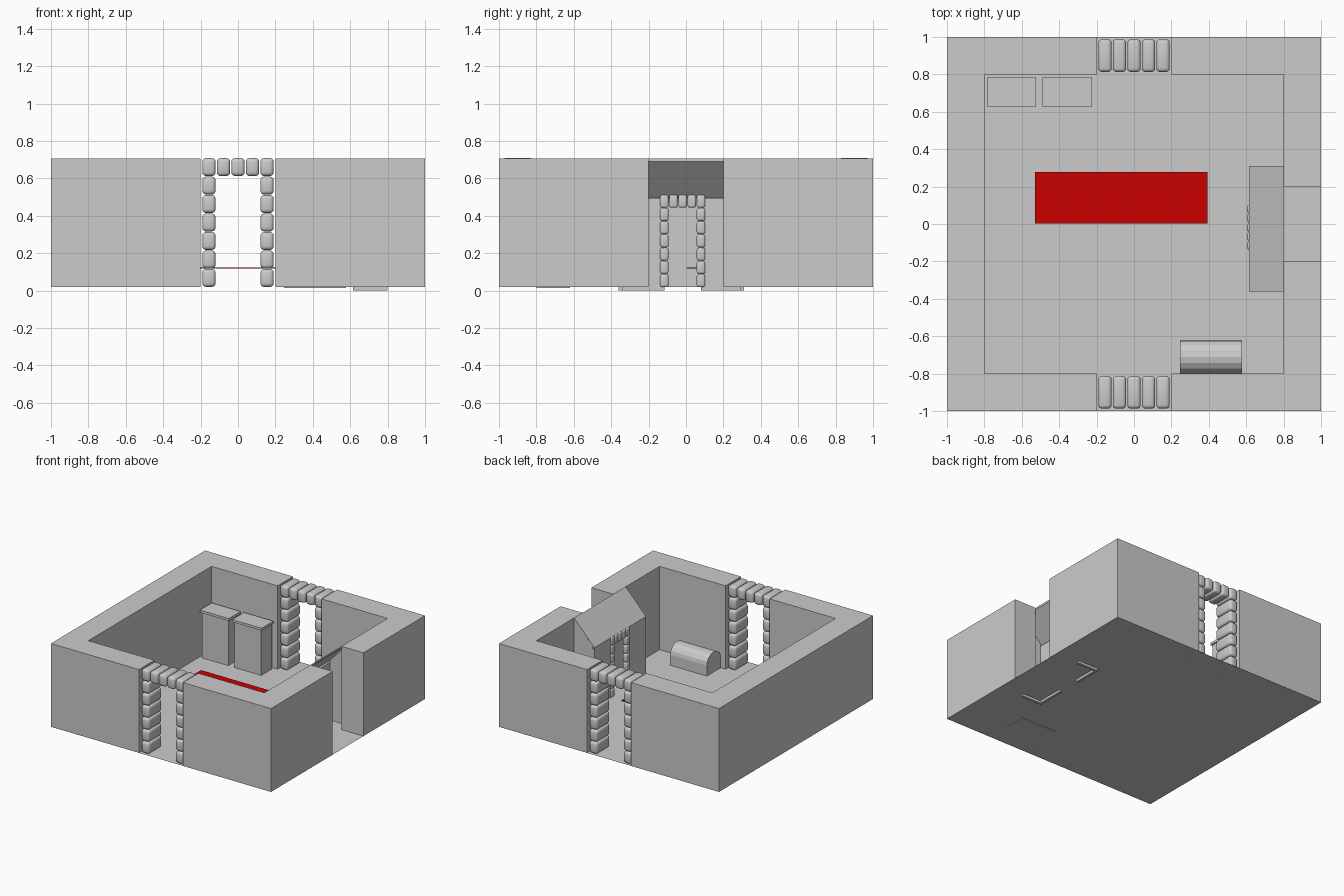
import bpy, bmesh, math
from mathutils import Matrix, Vector

if "Cube" in bpy.data.objects:
    bpy.data.objects.remove(bpy.data.objects["Cube"])


def finish(name, bm, smooth=False):
    bmesh.ops.recalc_face_normals(bm, faces=bm.faces)
    me = bpy.data.meshes.new(name)
    bm.to_mesh(me)
    bm.free()
    ob = bpy.data.objects.new(name, me)
    bpy.context.collection.objects.link(ob)
    if smooth:
        bpy.ops.object.select_all(action='DESELECT')
        ob.select_set(True)
        bpy.context.view_layer.objects.active = ob
        bpy.ops.object.shade_smooth_by_angle(angle=math.radians(40))
    return ob


def add_box(bm, lo, hi):
    lo, hi = Vector(lo), Vector(hi)
    m = Matrix.Translation((lo + hi) / 2) @ Matrix.Diagonal((*(hi - lo), 1))
    return bmesh.ops.create_cube(bm, size=1, matrix=m)["verts"]


def prism(bm, pts, vec):
    """Extrude a closed outline of 3D points along vec."""
    f = bm.faces.new([bm.verts.new(p) for p in pts])
    ext = bmesh.ops.extrude_face_region(bm, geom=[f], use_keep_orig=True)["geom"]
    bmesh.ops.translate(bm, vec=vec, verts=[v for v in ext if isinstance(v, bmesh.types.BMVert)])


Z0, Z1 = 0.02, 0.705

# Walls: a C on the left and two mirrored L corners on the right
bm = bmesh.new()
left = [(-.2, -1), (-1, -1), (-1, 1), (-.2, 1), (-.2, .8), (-.8, .8), (-.8, -.8), (-.2, -.8)]
corner = [(.2, -1), (1, -1), (1, -.2), (.8, -.2), (.8, -.8), (.2, -.8)]
for outline in (left, corner, [(x, -y) for x, y in corner]):
    prism(bm, [(x, y, Z0) for x, y in outline], (0, 0, Z1 - Z0))
finish("walls", bm)

# Floor, running into the three openings
bm = bmesh.new()
floor = [(-.8, -.8), (-.2, -.8), (-.2, -1), (.2, -1), (.2, -.8), (.8, -.8), (.8, -.2), (1, -.2),
         (1, .2), (.8, .2), (.8, .8), (.2, .8), (.2, 1), (-.2, 1), (-.2, .8), (-.8, .8)]
bm.faces.new([bm.verts.new((x, y, Z0)) for x, y in floor])
finish("floor", bm)


def stone_arch(name, matrix, w, h, depth, bevel):
    """Door surround: two columns of six stones and a row of five on top."""
    bm = bmesh.new()
    rows = h / 7
    cols = w / 5
    cells = [(s * 2 * cols, (i + .5) * rows) for s in (-1, 1) for i in range(6)]
    cells += [(i * cols, 6.5 * rows) for i in range(-2, 3)]
    sx, sz = cols * .46, rows * .485
    for cx, cz in cells:
        add_box(bm, (cx - sx, -depth / 2, cz - sz), (cx + sx, depth / 2, cz + sz))
    bmesh.ops.bevel(bm, geom=bm.edges[:], offset=bevel, segments=3, profile=.5, affect='EDGES')
    bm.transform(matrix)
    return finish(name, bm, True)


for name, y in (("front_stone_arch", -.9), ("back_stone_arch", .9)):
    stone_arch(name, Matrix.Translation((0, y, .018)), .388, .692, .175, .02)
stone_arch("shed_stone_arch", Matrix.Translation((.625, -.018, .018)) @ Matrix.Rotation(math.pi / 2, 4, 'Z'),
           .245, .495, .04, .011)

# Lean-to shed: pierced front wall, two side walls, sloping roof
bm = bmesh.new()
xa, xb, ya, yb, t = .615, .8, -.36, .31, .02
front = [(ya, 0), (-.115, 0), (-.115, .47), (.08, .47), (.08, 0), (yb, 0), (yb, .495), (ya, .495)]
prism(bm, [(xa, y, z) for y, z in front], (t, 0, 0))
for y in (ya, yb - t):
    prism(bm, [(xa + t, y, 0), (xb, y, 0), (xb, y, .69), (xa + t, y, .515)], (0, t, 0))
finish("shed_walls", bm)
bm = bmesh.new()
prism(bm, [(xa, ya, .494), (xb, ya, .69), (xb, ya, .705), (xa, ya, .51)], (0, yb - ya, 0))
finish("shed_roof", bm)

# Chest with a barrel lid
bm = bmesh.new()
arc = [(-.71 + .09 * math.cos(a), .105 + .08 * math.sin(a))
       for a in (math.pi * i / 8 for i in range(9))]
prism(bm, [(.245, y, z) for y, z in [(-.8, .015), (-.62, .015)] + arc], (.333, 0, 0))
finish("chest", bm)

# Two cabinets with overhanging tops
for i, (x0, x1) in enumerate(((-.787, -.523), (-.492, -.225))):
    bm = bmesh.new()
    add_box(bm, (x0 + .012, .64, Z0), (x1 - .012, .78, .395))
    add_box(bm, (x0, .628, .395), (x1, .782, .415))
    finish(f"cabinet_{i + 1}", bm)

# Floating red panel
bm = bmesh.new()
add_box(bm, (-.53, .003, .118), (.393, .277, .124))
panel = finish("red_panel", bm)
mat = bpy.data.materials.new("red")
mat.diffuse_color = (.6, .0, .0, 1)
mat.use_nodes = True
mat.node_tree.nodes["Principled BSDF"].inputs["Base Color"].default_value = mat.diffuse_color
panel.data.materials.append(mat)
